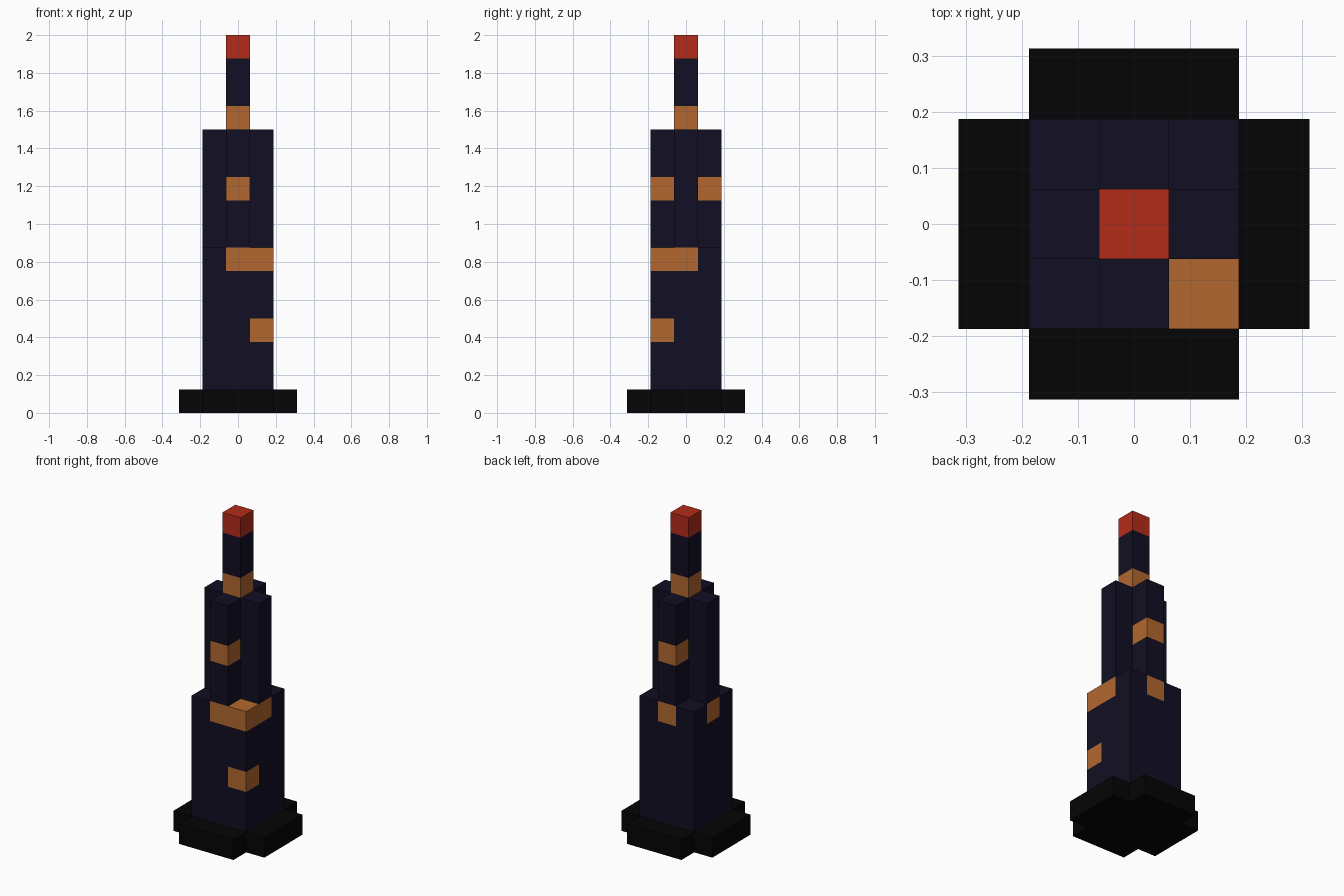
import bpy, bmesh
from mathutils import Vector

if "Cube" in bpy.data.objects:
    bpy.data.objects.remove(bpy.data.objects["Cube"])

V = 0.125  # edge of one cube; the tower is 16 cubes tall


def material(name, rgb):
    m = bpy.data.materials.new(name)
    m.diffuse_color = (*[(c / 255) ** 2.2 for c in rgb], 1)
    m.use_nodes = True
    m.node_tree.nodes["Principled BSDF"].inputs["Base Color"].default_value = m.diffuse_color
    return m


BLACK = material("black", (13, 13, 13))
NAVY = material("dark_navy", (25, 22, 40))
AMBER = material("amber", (177, 103, 50))
RED = material("red", (178, 48, 32))


def block(half, layers, cut_corners=False):
    """Cells of a square slab, optionally without its four corners."""
    r = range(-half, half + 1)
    return {(x, y, z) for x in r for y in r for z in layers
            if not (cut_corners and abs(x) == half and abs(y) == half)}


# cube cells of each part
base = block(2, [0], True)
lower_tower = block(1, range(1, 7))
upper_tower = block(1, range(7, 12), True)
spire = block(0, range(13, 15))
beacon = block(0, [15])
windows = {(1, -1, 3),
           (0, -1, 6), (1, -1, 6), (1, 0, 6), (0, 1, 6), (-1, 0, 6),
           (0, -1, 9), (0, 1, 9),
           (0, 0, 12)}
solid = base | lower_tower | upper_tower | spire | beacon | windows


def build(name, cells, mat):
    """Make one object from the outward faces of its cells."""
    bm = bmesh.new()
    for c in cells:
        centre = Vector((c[0], c[1], c[2] + 0.5))
        for axis in range(3):
            for sign in (-1, 1):
                n = Vector((0, 0, 0))
                n[axis] = sign
                if tuple(int(a + b) for a, b in zip(c, n)) in solid:
                    continue
                u = Vector((0, 0, 0))
                u[(axis + 1) % 3] = 0.5
                w = n.cross(u)
                f = centre + n * 0.5
                bm.faces.new([bm.verts.new((f + p) * V)
                              for p in (-u - w, u - w, u + w, w - u)])
    bmesh.ops.remove_doubles(bm, verts=bm.verts, dist=1e-5)
    mesh = bpy.data.meshes.new(name)
    bm.to_mesh(mesh)
    bm.free()
    mesh.materials.append(mat)
    bpy.context.collection.objects.link(bpy.data.objects.new(name, mesh))


build("base", base, BLACK)
build("lower_tower", lower_tower - windows, NAVY)
build("upper_tower", upper_tower - windows, NAVY)
build("spire", spire, NAVY)
build("lit_windows", windows, AMBER)
build("beacon", beacon, RED)
